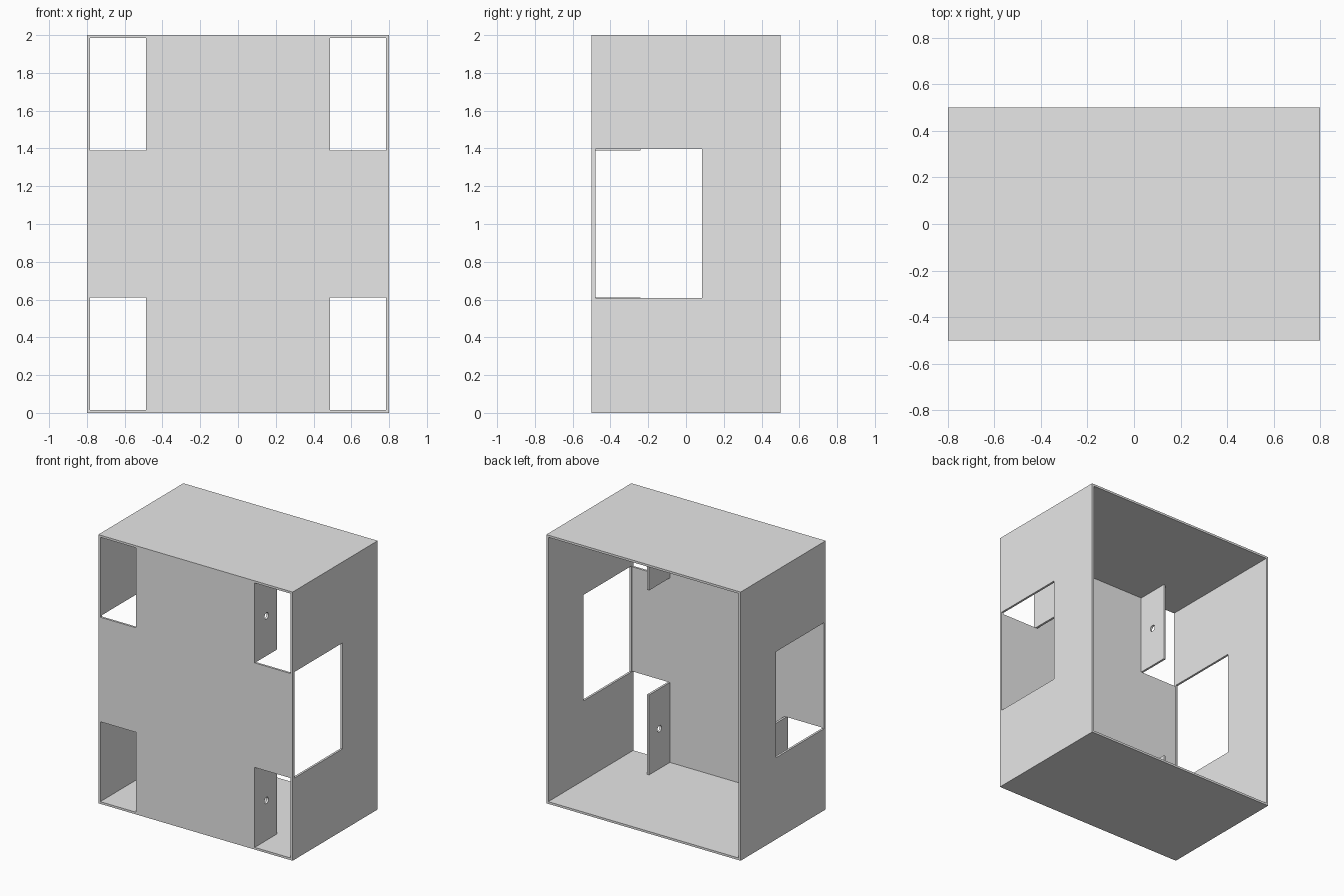
import bpy
from math import pi
from mathutils import Vector

cube = bpy.data.objects.get("Cube")
if cube:
    bpy.data.objects.remove(cube, do_unlink=True)

WALL = 0.016
HALF_X, HALF_Y, TOP = 0.8, 0.5, 2.0
IN_X, IN_Z = HALF_X - WALL, TOP - WALL
SLOT_X = 0.488          # inner edge of the front openings
SLOT_H = 0.595          # height of the front openings
TAB_BACK = -0.24        # rear edge of the tabs

grey = bpy.data.materials.new("light grey")
grey.use_nodes = True
grey.diffuse_color = (0.8, 0.8, 0.8, 1)
grey.node_tree.nodes["Principled BSDF"].inputs["Base Color"].default_value = (0.8, 0.8, 0.8, 1)


def box(name, low, high):
    low, high = Vector(low), Vector(high)
    bpy.ops.mesh.primitive_cube_add(size=1, location=(low + high) / 2)
    ob = bpy.context.object
    ob.name = name
    ob.scale = high - low
    bpy.ops.object.transform_apply(location=True, rotation=False, scale=True)
    ob.data.materials.append(grey)
    return ob


def cut(target, cutter):
    """Subtract the cutter from the target, then delete the cutter."""
    cutter.hide_render = True
    mod = target.modifiers.new("cut", "BOOLEAN")
    mod.operation = "DIFFERENCE"
    mod.solver = "EXACT"
    mod.object = cutter
    bpy.context.view_layer.objects.active = target
    bpy.ops.object.modifier_apply(modifier=mod.name)
    bpy.data.objects.remove(cutter, do_unlink=True)


# Housing: a thin-walled box, open at the back
housing = box("housing", (-HALF_X, -HALF_Y, 0), (HALF_X, HALF_Y, TOP))
cut(housing, box("cavity", (-IN_X, -HALF_Y + WALL, WALL), (IN_X, HALF_Y + 0.1, IN_Z)))

# Window through both side walls
cut(housing, box("side_window", (-1, -0.48, 0.608), (1, 0.085, 1.397)))

# Corner openings in the front, each with a drilled tab folded inward
for side, side_name in ((1, "left"), (-1, "right")):
    for base, level in ((WALL, "lower"), (IN_Z - SLOT_H, "upper")):
        xs = sorted((side * SLOT_X, side * IN_X))
        cut(housing, box("opening", (xs[0], -0.6, base), (xs[1], -0.4, base + SLOT_H)))

        xs = sorted((side * SLOT_X, side * (SLOT_X - WALL)))
        front = -HALF_Y + WALL
        tab = box(f"{level}_{side_name}_tab", (xs[0], front, base), (xs[1], TAB_BACK, base + SLOT_H))
        bpy.ops.mesh.primitive_cylinder_add(
            vertices=16, radius=0.024, depth=0.2, rotation=(0, pi / 2, 0),
            location=(side * SLOT_X, (front + TAB_BACK) / 2, base + SLOT_H / 2))
        drill = bpy.context.object
        drill.data.materials.append(grey)
        cut(tab, drill)
